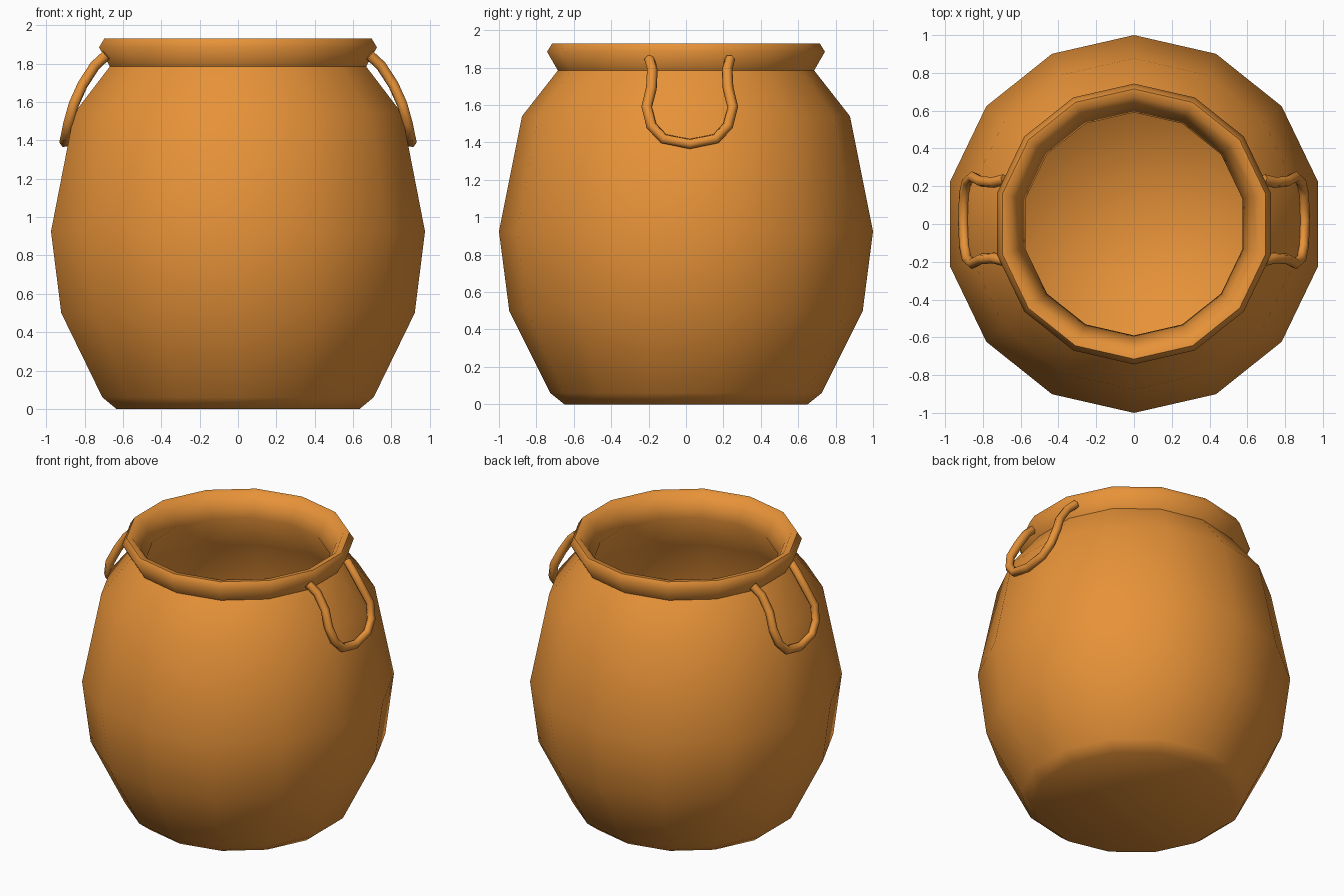
import bpy, bmesh, math

if "Cube" in bpy.data.objects:
    bpy.data.objects.remove(bpy.data.objects["Cube"])

SIDES = 14
clay = bpy.data.materials.new("clay")
clay.diffuse_color = (0.80, 0.29, 0.04, 1)
clay.use_nodes = True
clay.node_tree.nodes["Principled BSDF"].inputs["Base Color"].default_value = clay.diffuse_color


def lathe(name, profile):
    """Revolve (radius, z) points; radius 0 becomes a single pole vertex."""
    bm = bmesh.new()
    rings = []
    for r, z in profile:
        if r == 0:
            rings.append([bm.verts.new((0, 0, z))] * SIDES)
        else:
            angles = [math.pi / 2 + math.tau * i / SIDES for i in range(SIDES)]
            rings.append([bm.verts.new((r * math.cos(a), r * math.sin(a), z)) for a in angles])
    for low, high in zip(rings, rings[1:]):
        for i in range(SIDES):
            j = (i + 1) % SIDES
            corners = dict.fromkeys((low[i], low[j], high[j], high[i]))
            bm.faces.new(list(corners))
    bmesh.ops.recalc_face_normals(bm, faces=bm.faces)
    for f in bm.faces:
        f.smooth = True
    mesh = bpy.data.meshes.new(name)
    bm.to_mesh(mesh)
    bm.free()
    mesh.materials.append(clay)
    obj = bpy.data.objects.new(name, mesh)
    bpy.context.collection.objects.link(obj)
    return obj


def tube(name, points, radius):
    """Round bar along a path, with closed ends."""
    curve = bpy.data.curves.new(name, 'CURVE')
    curve.dimensions = '3D'
    curve.bevel_depth = radius
    curve.bevel_resolution = 1
    curve.use_fill_caps = True
    spline = curve.splines.new('POLY')
    spline.points.add(len(points) - 1)
    for p, co in zip(spline.points, points):
        p.co = (*co, 1)
    spline.use_smooth = True
    curve.materials.append(clay)
    obj = bpy.data.objects.new(name, curve)
    bpy.context.collection.objects.link(obj)
    return obj


# Pot: outer wall upwards, over the flared rim, then the inner wall down
pot = lathe("pot_body", [
    (0, 0), (0.65, 0), (0.725, 0.06), (0.945, 0.50), (1.0, 0.925),
    (0.877, 1.54), (0.685, 1.785), (0.743, 1.885), (0.715, 1.93),
    (0.675, 1.925), (0.635, 1.87), (0.59, 1.78), (0.79, 1.50),
    (0.91, 0.925), (0.86, 0.53), (0.66, 0.12), (0, 0.08)])
bpy.context.view_layer.objects.active = pot
pot.select_set(True)
bpy.ops.object.shade_smooth_by_angle(angle=math.radians(65))

# Loop handles hanging from the rim, mirrored left and right
half = [(0.685, 0.215, 1.845), (0.745, 0.20, 1.79), (0.81, 0.205, 1.69),
        (0.855, 0.23, 1.59), (0.883, 0.205, 1.49), (0.897, 0.14, 1.42)]
loop = ([(x, 0.02 - d, z) for x, d, z in half] + [(0.903, 0.02, 1.392)]
        + [(x, 0.02 + d, z) for x, d, z in reversed(half)])
for label, s in (("right", 1), ("left", -1)):
    tube(label + "_handle", [(s * x, y, z) for x, y, z in loop], 0.029)
